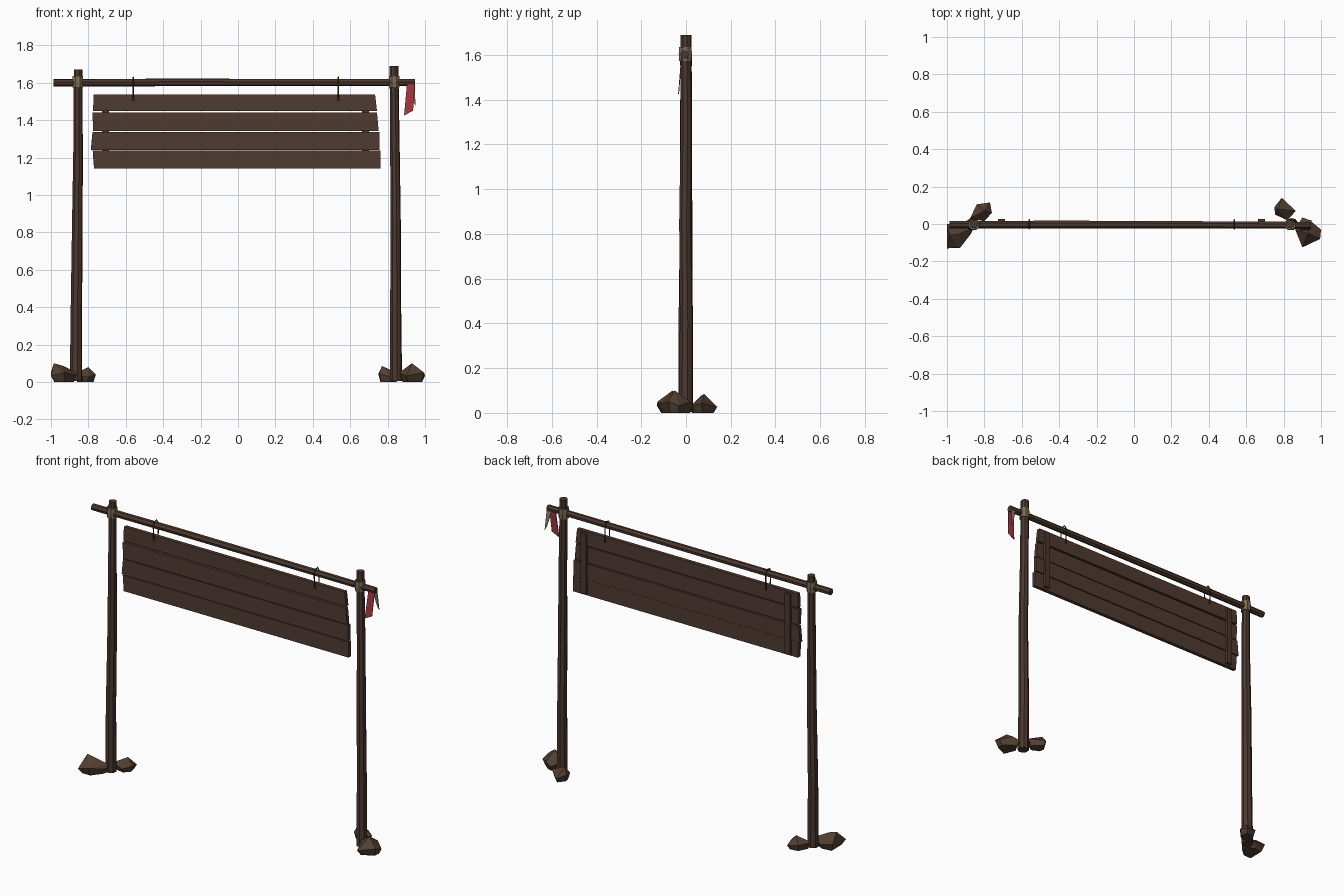
import bpy, bmesh, math
from mathutils import Vector

if "Cube" in bpy.data.objects:
    bpy.data.objects.remove(bpy.data.objects["Cube"])


def material(name, rgb):
    m = bpy.data.materials.new(name)
    m.diffuse_color = (*rgb, 1)
    m.use_nodes = True
    m.node_tree.nodes["Principled BSDF"].inputs["Base Color"].default_value = m.diffuse_color
    return m


WOOD = material("post wood", (0.072, 0.040, 0.027))
PLANK = material("plank wood", (0.080, 0.043, 0.030))
STONE = material("brown stone", (0.085, 0.050, 0.031))
ROPE = material("tan rope", (0.20, 0.15, 0.085))
CORD = material("dark cord", (0.055, 0.036, 0.022))
RED = material("red cloth", (0.38, 0.035, 0.05))
TAN = material("faded cloth", (0.24, 0.20, 0.13))


def finish(name, bm, mat):
    bmesh.ops.recalc_face_normals(bm, faces=bm.faces)
    me = bpy.data.meshes.new(name)
    bm.to_mesh(me)
    bm.free()
    me.materials.append(mat)
    ob = bpy.data.objects.new(name, me)
    bpy.context.collection.objects.link(ob)
    return ob


def pole(name, rings, sides, mat, axis="z", turn=0.0):
    """Faceted pole through rings of (centre, radius)."""
    bm = bmesh.new()
    loops = []
    for c, r in rings:
        loop = []
        for i in range(sides):
            a = turn + math.tau * i / sides
            u, v = r * math.cos(a), r * math.sin(a)
            off = (u, v, 0) if axis == "z" else (0, u, v)
            loop.append(bm.verts.new(Vector(c) + Vector(off)))
        loops.append(loop)
    for a, b in zip(loops, loops[1:]):
        for i in range(sides):
            j = (i + 1) % sides
            bm.faces.new((a[i], a[j], b[j], b[i]))
    bm.faces.new(loops[0])
    bm.faces.new(loops[-1])
    return finish(name, bm, mat)


def plate(name, outline, y0, y1, mat, lean=0.0):
    """Outline of (x, z) points given depth in y; lean shifts y below the top."""
    top = max(z for _, z in outline)
    bm = bmesh.new()
    front = [bm.verts.new((x, y0 + lean * (top - z), z)) for x, z in outline]
    back = [bm.verts.new((x, y1 + lean * (top - z), z)) for x, z in outline]
    bm.faces.new(front)
    bm.faces.new(back[::-1])
    n = len(outline)
    for i in range(n):
        j = (i + 1) % n
        bm.faces.new((front[i], front[j], back[j], back[i]))
    return finish(name, bm, mat)


def rock(name, outline, height, peak):
    """Hull of a narrow foot, a wide girdle and a pulled peak."""
    bm = bmesh.new()
    mid = sum((Vector(p) for p in outline), Vector((0, 0))) / len(outline)
    for i, p in enumerate(outline):
        p = Vector(p)
        bm.verts.new((*p, height * (0.32 if i % 2 else 0.5)))
        bm.verts.new((*mid.lerp(p, 0.75), 0))
    peak = Vector(peak)
    bm.verts.new((*peak, height))
    bm.verts.new((*peak.lerp(mid, 0.9), height * 0.86))
    res = bmesh.ops.convex_hull(bm, input=bm.verts)
    loose = [v for v in bm.verts if not v.link_faces]
    bmesh.ops.delete(bm, geom=loose, context="VERTS")
    return finish(name, bm, STONE)


# posts, slightly crooked and tapered
pole("left_post", [((-0.866, -0.001, 0.005), 0.034), ((-0.864, -0.003, 0.4), 0.031),
                   ((-0.859, 0.001, 0.85), 0.029), ((-0.855, -0.002, 1.25), 0.026),
                   ((-0.855, 0, 1.67), 0.023)], 8, WOOD, turn=0.2)
pole("right_post", [((0.845, -0.001, 0.005), 0.033), ((0.843, 0.002, 0.4), 0.030),
                    ((0.843, -0.003, 0.85), 0.028), ((0.839, 0.001, 1.25), 0.026),
                    ((0.834, 0, 1.69), 0.024)], 8, WOOD, turn=0.2)

# crossbar
pole("crossbar", [((-0.987, -0.004, 1.6), 0.020), ((-0.4, -0.002, 1.602), 0.021),
                  ((0.3, -0.004, 1.602), 0.020), ((0.945, -0.007, 1.602), 0.019)],
     7, WOOD, axis="x", turn=0.3)

# rope lashings where the bar meets the posts
for side, x in (("left", -0.856), ("right", 0.835)):
    pole(side + "_lashing", [((x, -0.003, 1.573), 0.030), ((x, -0.003, 1.604), 0.032),
                             ((x, -0.003, 1.635), 0.030)], 8, ROPE, turn=math.pi / 8)

# sign planks: top z, bottom z, left top/bottom x, right top/bottom x
planks = [(1.537, 1.449, -0.772, -0.775, 0.733, 0.743),
          (1.441, 1.343, -0.778, -0.775, 0.743, 0.752),
          (1.337, 1.241, -0.778, -0.787, 0.757, 0.757),
          (1.238, 1.142, -0.777, -0.770, 0.763, 0.763)]
for i, (zt, zb, lt, lb, rt, rb) in enumerate(planks):
    dy = 0.002 * (-1) ** i
    plate(f"sign_plank_{i + 1}", [(lb, zb), (rb, zb), (rt, zt), (lt, zt)],
          -0.011 + dy, 0.012 + dy, PLANK)

# battens on the back of the planks
for side, x in (("left", -0.709), ("right", 0.682)):
    plate(side + "_batten", [(x - 0.018, 1.155), (x + 0.018, 1.155),
                             (x + 0.018, 1.527), (x - 0.018, 1.527)], 0.008, 0.027, WOOD)

# hanging cords looped over the bar, with a knot on the sign
for side, x in (("left", -0.56), ("right", 0.537)):
    cu = bpy.data.curves.new(side + "_hanger", "CURVE")
    cu.dimensions = "3D"
    cu.bevel_depth = 0.004
    cu.bevel_resolution = 0
    sp = cu.splines.new("POLY")
    path = [(-0.019, 1.51), (-0.026, 1.60), (-0.015, 1.626), (0.008, 1.63),
            (0.023, 1.605), (0.022, 1.51)]
    sp.points.add(len(path) - 1)
    for p, (y, z) in zip(sp.points, path):
        p.co = (x, y, z, 1)
    sp.use_cyclic_u = True
    cu.materials.append(CORD)
    bpy.context.collection.objects.link(bpy.data.objects.new(side + "_hanger", cu))
    bm = bmesh.new()
    bmesh.ops.create_icosphere(bm, subdivisions=1, radius=0.009)
    bmesh.ops.translate(bm, verts=bm.verts, vec=(x, -0.018, 1.511))
    finish(side + "_knot", bm, ROPE)

# cloth strips on the right end of the bar
plate("red_rag", [(0.888, 1.425), (0.936, 1.45), (0.945, 1.59), (0.903, 1.59)],
      -0.022, -0.018, RED, lean=-0.08)
plate("faded_rag", [(0.938, 1.495), (0.949, 1.475), (0.945, 1.59), (0.912, 1.59)],
      0.004, 0.008, TAN, lean=0.12)

# rocks at the feet
rock("left_front_rock", [(-1, 0), (-1, -0.13), (-0.93, -0.128), (-0.87, -0.05),
                         (-0.86, -0.02), (-0.92, 0.008)], 0.10, (-0.985, -0.06))
rock("left_back_rock", [(-0.84, 0.105), (-0.77, 0.115), (-0.76, 0.06),
                        (-0.80, 0.015), (-0.877, 0.03)], 0.08, (-0.80, 0.07))
rock("right_front_rock", [(0.862, -0.03), (0.90, 0.035), (0.94, 0.02), (1, -0.03),
                          (0.995, -0.08), (0.90, -0.125)], 0.10, (0.93, -0.05))
rock("right_back_rock", [(0.75, 0.09), (0.79, 0.14), (0.865, 0.07),
                         (0.82, 0.02), (0.755, 0.05)], 0.085, (0.77, 0.08))
